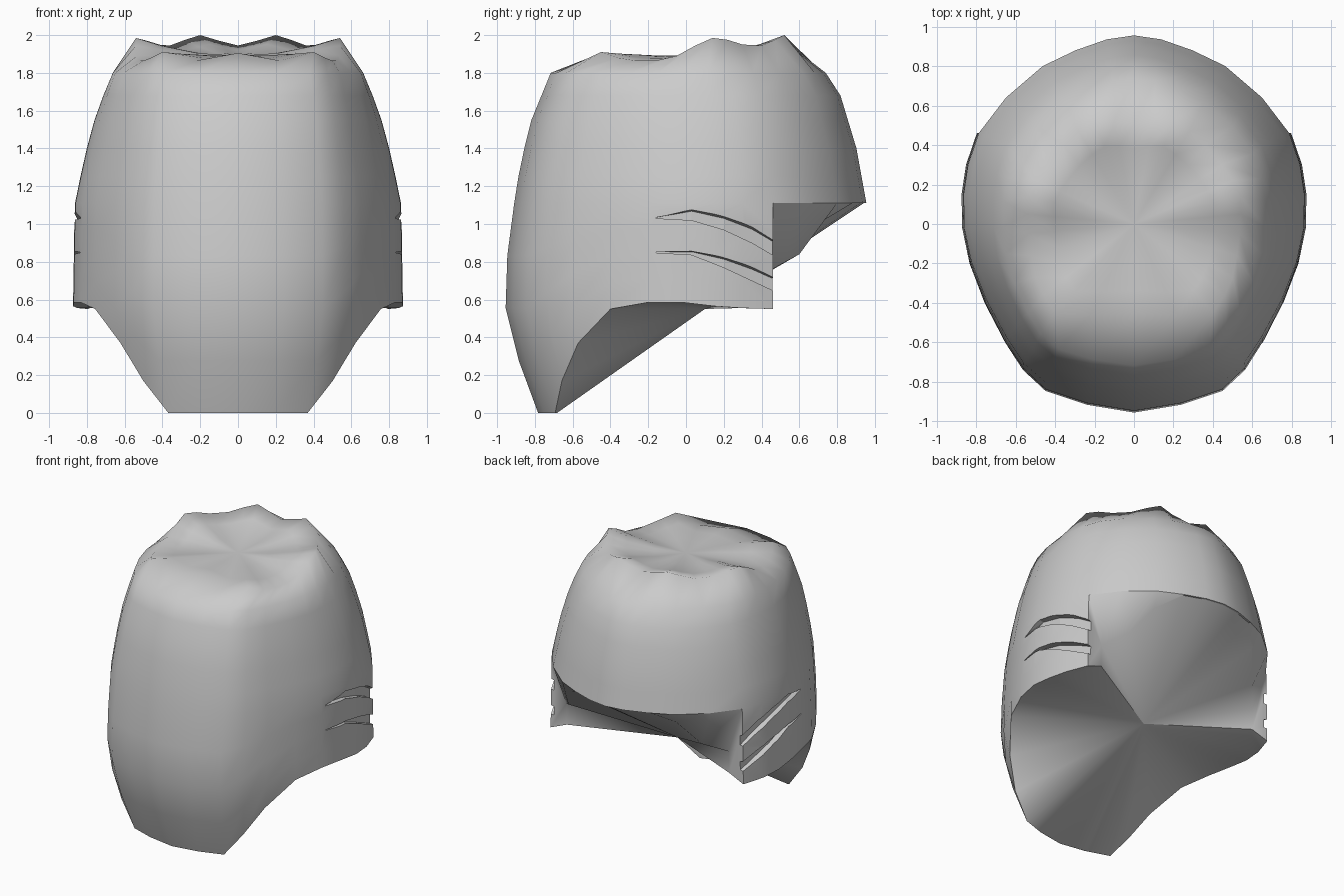
import bpy, bmesh

cube = bpy.data.objects.get("Cube")
if cube:
    bpy.data.objects.remove(cube, do_unlink=True)

grey = bpy.data.materials.new("plain grey")
grey.use_nodes = True
tone = (0.6, 0.6, 0.6, 1)
grey.diffuse_color = tone
grey.node_tree.nodes["Principled BSDF"].inputs["Base Color"].default_value = tone

# Half outline from front to back: x, y, rim height (the rim steps up behind the cheek)
NECK = 1.11
outline = [(0, -.955, 0), (.24, -.915, 0), (.45, -.845, 0), (.565, -.74, .17),
           (.655, -.6, .37), (.76, -.4, .55), (.837, -.2, .585), (.875, -.02, .585),
           (.878, .15, .565), (.855, .3, .555), (.8, .46, .55), (.8, .46, NECK),
           (.66, .64, NECK), (.47, .8, NECK), (.3, .88, NECK), (.14, .935, NECK),
           (0, .955, NECK)]
STEP = 10
# Uneven crown edge, one point for each outline point
crown = [(0, -.45, 1.905), (.22, -.46, 1.865), (.4, -.45, 1.91), (.46, -.36, 1.88),
         (.5, -.27, 1.865), (.52, -.16, 1.865), (.535, -.05, 1.89), (.54, .05, 1.945),
         (.54, .14, 1.985), (.5, .22, 1.975), (.445, .3, 1.95), (.445, .3, 1.95),
         (.36, .4, 1.945), (.28, .47, 1.975), (.2, .52, 2), (.1, .52, 1.97),
         (0, .51, 1.945)]
# Scale by height for the sides, the front and the back
side = [(0, .82), (.25, .92), (.55, .995), (1.1, .985), (1.35, .927), (1.6, .85), (1.8, .755)]
front = [(0, .82), (.25, .92), (.55, 1), (.8, .995), (1.2, .94), (1.52, .87), (1.8, .75)]
back = [(NECK, 1), (1.4, .945), (1.7, .85), (1.8, .775)]


def sample(profile, z):
    if z <= profile[0][0]:
        return profile[0][1]
    for (a, p), (b, q) in zip(profile, profile[1:]):
        if z <= b:
            return p + (q - p) * (z - a) / (b - a)
    return profile[-1][1]


def shell_point(x, y, z):
    sx = sample(side, z)
    if z > .55:
        sx += (1 - sx) * .45 * max(0, -y)
    return x * sx, y * sample(front if y < 0 else back, z), z


def whole(half):
    return half + [(-x, y, z) for x, y, z in half[-2:0:-1]]


def dish(scale, level):
    return [(x * scale, y * scale, level + (z - level) * scale ** 2) for x, y, z in crown]


# Inner lip of the underside, thick and sagging around the step behind each cheek
lip = []
for i, p in enumerate(outline):
    x, y, z = shell_point(*p)
    inset = .94 if 5 < i < STEP else .985
    lip.append((x * inset, y * inset, z))
lip[STEP] = (.67, .45, .6)
lip[STEP + 1] = (.67, .455, .76)
lip[STEP + 2] = (.55, .6, .84)
lip[STEP + 3] = (.43, .73, 1.02)

# Rings from the lip, up the wall, to the crown
rings = [lip]
for f in (0, .25, .5, .75, 1):
    rings.append([shell_point(x, y, z + f * (NECK - z)) for x, y, z in outline])
shared = len(rings) - 1
for z in (1.25, 1.4, 1.55, 1.68, 1.8):
    rings.append([shell_point(x, y, z) for x, y, _ in outline])
rings += [crown, dish(.75, 1.89), dish(.4, 1.89)]

bm = bmesh.new()
loops = [[bm.verts.new(p) for p in whole(r)] for r in rings]
count = len(loops[0])
steps = (STEP, count - STEP - 1)
for k, (low, high) in enumerate(zip(loops, loops[1:])):
    for i in range(count):
        if i in steps and k < shared:
            continue
        j = (i + 1) % count
        bm.faces.new((low[i], low[j], high[j], high[i]))
# Upright wall where the rim steps up behind each cheek
for low, high in ((STEP, STEP + 1), (count - STEP, count - STEP - 1)):
    edge = [loops[k][low] for k in range(shared + 1)]
    bm.faces.new(edge + [loops[0][high]])
bottom = bm.verts.new((0, .1, .55))
top = bm.verts.new((0, 0, 1.89))
for i in range(count):
    j = (i + 1) % count
    bm.faces.new((bottom, loops[0][j], loops[0][i]))
    bm.faces.new((top, loops[-1][i], loops[-1][j]))
bmesh.ops.remove_doubles(bm, verts=bm.verts, dist=.0005)
bmesh.ops.recalc_face_normals(bm, faces=bm.faces)
# Crisp edge along the neck rim
for e in bm.edges:
    if all(abs(v.co.z - NECK) < .001 and v.co.y > .4 for v in e.verts):
        e.smooth = False
mesh = bpy.data.meshes.new("helmet_shell")
bm.to_mesh(mesh)
bm.free()
mesh.materials.append(grey)
shell = bpy.data.objects.new("helmet_shell", mesh)
bpy.context.collection.objects.link(shell)

# Curved cheek slits: y, upper edge, lower edge
slits = [[(-.16, 1.035, 1.03), (.03, 1.08, 1.02), (.2, 1.045, .97), (.35, .99, .9), (.52, .89, .8)],
         [(-.16, .853, .848), (.03, .857, .837), (.2, .825, .77), (.35, .775, .7), (.52, .7, .62)]]
wall = [(y, x) for x, y, z in outline[5:STEP + 1]]


def slit_cutter(points, sign):
    bm = bmesh.new()
    sections = []
    for y, hi, lo in points:
        inner = sample(wall, y) - .045
        ceiling = lo + (hi - lo) * .8
        corners = ((inner, lo), (inner, ceiling), (inner + .05, hi), (1, hi), (1, lo))
        sections.append([bm.verts.new((sign * x, y, z)) for x, z in corners])
    size = len(sections[0])
    for a, b in zip(sections, sections[1:]):
        for i in range(size):
            j = (i + 1) % size
            bm.faces.new((a[i], a[j], b[j], b[i]))
    bm.faces.new(sections[0])
    bm.faces.new(sections[-1])
    bmesh.ops.triangulate(bm, faces=bm.faces)
    bmesh.ops.recalc_face_normals(bm, faces=bm.faces)
    data = bpy.data.meshes.new("slit_cutter")
    bm.to_mesh(data)
    bm.free()
    data.materials.append(grey)
    cutter = bpy.data.objects.new("slit_cutter", data)
    cutter.hide_render = True
    bpy.context.collection.objects.link(cutter)
    return cutter


bpy.ops.object.select_all(action='DESELECT')
shell.select_set(True)
bpy.context.view_layer.objects.active = shell
for sign in (1, -1):
    for points in slits:
        cutter = slit_cutter(points, sign)
        cut = shell.modifiers.new("cheek_slit", 'BOOLEAN')
        cut.object = cutter
        cut.solver = 'EXACT'
        bpy.ops.object.modifier_apply(modifier=cut.name)
        bpy.data.objects.remove(cutter, do_unlink=True)
bpy.ops.object.shade_smooth_by_angle(angle=1.1)
